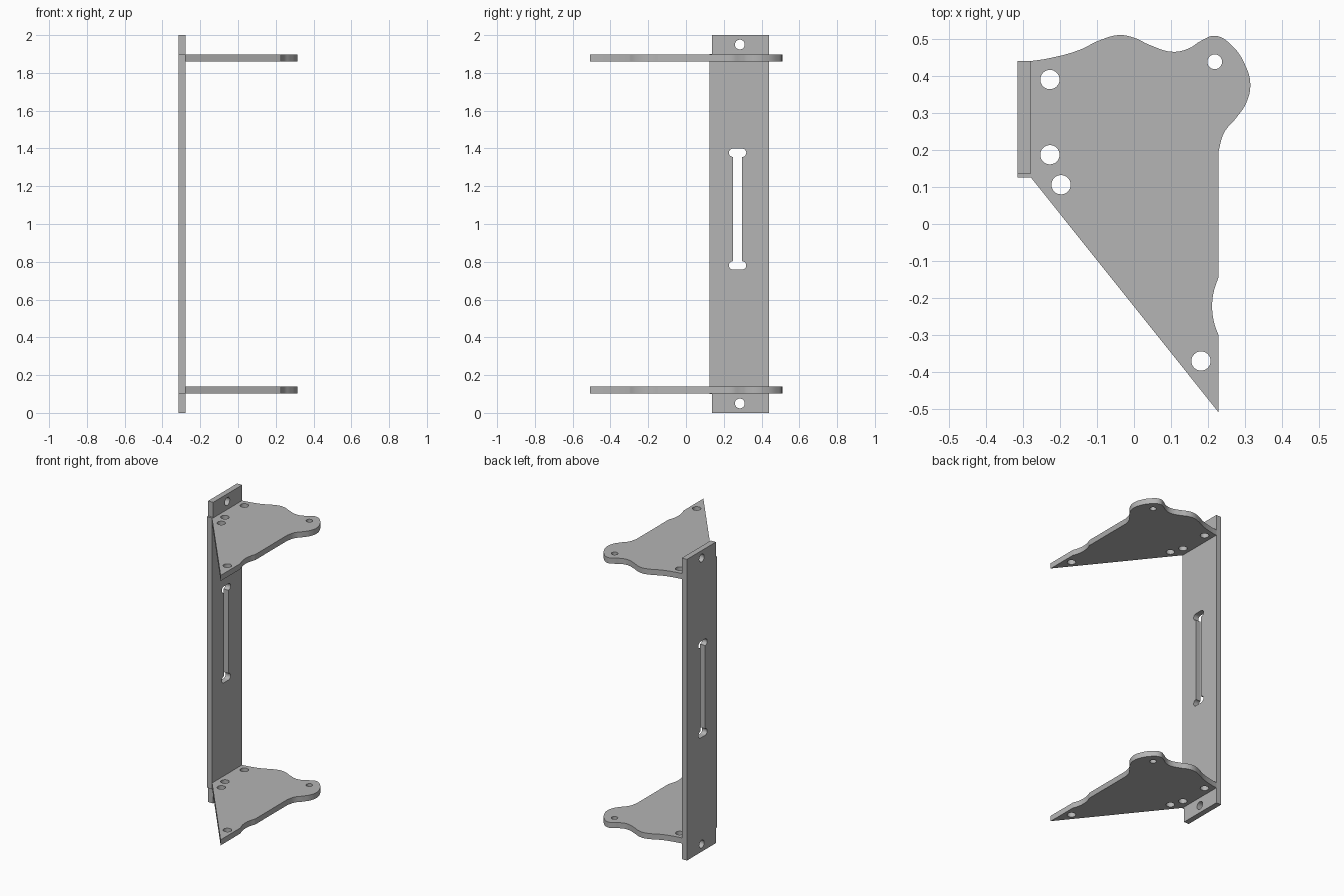
import bpy
from math import cos, sin, pi, radians
from mathutils import Euler, Matrix

cube = bpy.data.objects.get("Cube")
if cube:
    bpy.data.objects.remove(cube, do_unlink=True)

steel = bpy.data.materials.new("grey_steel")
steel.use_nodes = True
GREY = (0.46, 0.46, 0.46, 1)
steel.diffuse_color = GREY
steel.node_tree.nodes["Principled BSDF"].inputs["Base Color"].default_value = GREY

THICK = 0.037


def arc(cx, cy, r, start, end, steps):
    """Points on an arc, angles in degrees."""
    angles = [radians(start + (end - start) * i / steps) for i in range(steps + 1)]
    return [(cx + r * cos(a), cy + r * sin(a)) for a in angles]


def hole(cx, cy, r):
    return arc(cx, cy, r, 0, 360, 32)[:-1]


def add_poly(curve, points):
    spline = curve.splines.new('POLY')
    spline.points.add(len(points) - 1)
    for p, (x, y) in zip(spline.points, points):
        p.co = (x, y, 0, 1)
    spline.use_cyclic_u = True


def add_runs(curve, runs):
    """Closed outline: smooth inside each run, straight between runs."""
    spline = curve.splines.new('BEZIER')
    spline.bezier_points.add(sum(len(r) for r in runs) - 1)
    pts = iter(spline.bezier_points)
    for run in runs:
        for i, (x, y) in enumerate(run):
            p = next(pts)
            p.co = (x, y, 0)
            kind = 'VECTOR' if i in (0, len(run) - 1) else 'AUTO'
            p.handle_left_type = p.handle_right_type = kind
    spline.resolution_u = 8
    spline.use_cyclic_u = True


def sheet_curve(name):
    curve = bpy.data.curves.new(name + "_profile", 'CURVE')
    curve.dimensions = '2D'
    curve.fill_mode = 'BOTH'
    curve.extrude = THICK / 2
    return curve


def sheet_object(name, curve, matrix):
    """Turn a flat profile into a solid sheet placed by the matrix."""
    temp = bpy.data.objects.new(name + "_temp", curve)
    bpy.context.collection.objects.link(temp)
    bpy.context.view_layer.update()
    graph = bpy.context.evaluated_depsgraph_get()
    mesh = bpy.data.meshes.new_from_object(temp.evaluated_get(graph))
    bpy.data.objects.remove(temp, do_unlink=True)
    mesh.transform(matrix)
    mesh.materials.clear()
    mesh.materials.append(steel)
    obj = bpy.data.objects.new(name, mesh)
    bpy.context.collection.objects.link(obj)
    bpy.ops.object.select_all(action='DESELECT')
    obj.select_set(True)
    bpy.context.view_layer.objects.active = obj
    bpy.ops.object.shade_smooth_by_angle(angle=radians(30))
    return obj


# Two identical shelf brackets with a wavy back, a lobe and a pointed front
bracket = sheet_curve("bracket")
wavy_back = [(-.278, .44), (-.232, .447), (-.15, .469), (-.09, .497), (-.04, .51),
             (0, .503), (.043, .483), (.105, .465), (.15, .475), (.18, .494),
             (.22, .508), (.265, .481), (.302, .425), (.314, .377), (.303, .327),
             (.278, .289), (.243, .246), (.228, .195)]
side_notch = [(.228, -.145), (.216, -.18), (.211, -.222), (.216, -.265), (.228, -.3)]
add_runs(bracket, [wavy_back, side_notch, [(.228, -.508)], [(-.278, .125)]])
for x, y, r in [(-.227, .39, .026), (-.227, .187, .026), (-.197, .106, .026),
                (.181, -.37, .026), (.218, .438, .02)]:
    add_poly(bracket, hole(x, y, r))
for name, z in [("lower_bracket", .122), ("upper_bracket", 1.878)]:
    sheet_object(name, bracket, Matrix.Translation((0, 0, z)))

# Upright back plate with narrower end tabs, drawn in y and z
upright = sheet_curve("upright")
add_poly(upright, [(.137, 0), (.44, 0), (.44, 2), (.137, 2),
                   (.137, 1.9), (.125, 1.9), (.125, .1), (.137, .1)])
for z in (.05, 1.95):
    add_poly(upright, hole(.285, z, .026))

# Long slot with a rounded crossbar at each end
r, y0, y1, low, high = .022, .249, .297, .781, 1.377
add_poly(upright,
         arc(y0, low, r, 90, 270, 12) + arc(y1, low, r, -90, 90, 12)
         + arc(y1, high, r, -90, 90, 12) + arc(y0, high, r, 90, 270, 12))
turn = Euler((pi / 2, 0, pi / 2)).to_matrix().to_4x4()
sheet_object("upright_plate", upright, Matrix.Translation((-.2965, 0, 0)) @ turn)
